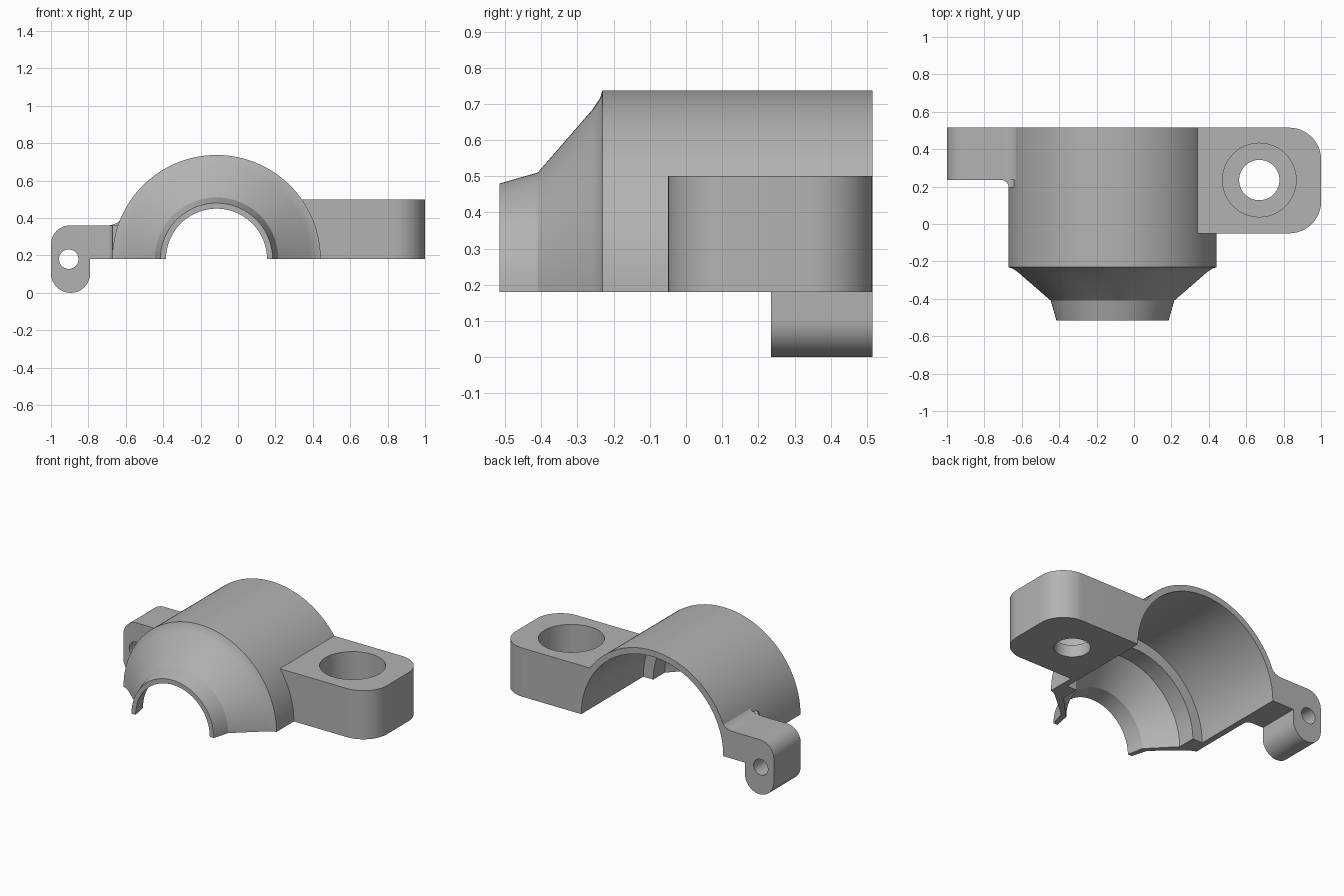
import bpy, bmesh
from math import pi, sin, cos, radians
from mathutils import Vector

if "Cube" in bpy.data.objects:
    bpy.data.objects.remove(bpy.data.objects["Cube"], do_unlink=True)

AXIS_X, BASE_Z, BACK = -0.115, 0.18, 0.515

metal = bpy.data.materials.new("grey metal")
metal.use_nodes = True
grey = (0.45, 0.45, 0.45, 1)
metal.diffuse_color = grey
metal.node_tree.nodes["Principled BSDF"].inputs["Base Color"].default_value = grey


def finish(name, bm):
    bmesh.ops.remove_doubles(bm, verts=bm.verts, dist=1e-5)
    bmesh.ops.recalc_face_normals(bm, faces=bm.faces)
    mesh = bpy.data.meshes.new(name)
    bm.to_mesh(mesh)
    bm.free()
    mesh.materials.append(metal)
    obj = bpy.data.objects.new(name, mesh)
    bpy.context.collection.objects.link(obj)
    return obj


def revolve(name, profile, sweep, steps):
    """Spin (radius, y) points, starting and ending on the axis, about the bore axis."""
    bm = bmesh.new()
    closed = sweep > 6
    rings = []
    for i in range(steps if closed else steps + 1):
        a = sweep * i / steps
        rings.append([bm.verts.new((AXIS_X + r * cos(a), y, BASE_Z + r * sin(a)))
                      for r, y in profile])
    pairs = list(zip(rings, rings[1:])) + ([(rings[-1], rings[0])] if closed else [])
    for a, b in pairs:
        for j in range(len(profile) - 1):
            bm.faces.new((a[j], a[j + 1], b[j + 1], b[j]))
    if not closed:
        bm.faces.new(rings[0])
        bm.faces.new(rings[-1])
    bmesh.ops.dissolve_degenerate(bm, dist=1e-6, edges=bm.edges)
    return finish(name, bm)


def prism(name, points, axis, lo, hi):
    """Extrude a 2D outline along y (outline in x, z) or z (outline in x, y)."""
    bm = bmesh.new()
    place = (lambda u, v, w: (u, w, v)) if axis == "y" else (lambda u, v, w: (u, v, w))
    face = bm.faces.new([bm.verts.new(place(u, v, lo)) for u, v in points])
    extruded = bmesh.ops.extrude_face_region(bm, geom=[face])["geom"]
    shift = Vector(place(0, 0, hi - lo))
    bmesh.ops.translate(bm, vec=shift,
                        verts=[e for e in extruded if isinstance(e, bmesh.types.BMVert)])
    return finish(name, bm)


def arc(cx, cy, r, start, end, steps=12):
    angles = [radians(start + (end - start) * i / steps) for i in range(steps + 1)]
    return [(cx + r * cos(a), cy + r * sin(a)) for a in angles]


def circle(cx, cy, r):
    return arc(cx, cy, r, 0, 360, 48)[:-1]


# Half-round shell with tapered nose
shell = revolve("clamp_half", [(0, BACK), (0.557, BACK), (0.557, -0.231), (0.535, -0.238),
                               (0.505, -0.258), (0.33, -0.41), (0.30, -0.515), (0, -0.515)],
                pi, 64)

# Bolt block on the left side
block = prism("bolt_block", [(0.2, -0.05)] + arc(0.83, 0.12, 0.17, -90, 0)
              + arc(0.83, 0.345, 0.17, 0, 90) + [(0.2, BACK)], "z", BASE_Z, 0.5)

# Hinge arm with hanging lug, blended into the shell above
arm = prism("hinge_arm", [(-0.45, BASE_Z), (-0.79, BASE_Z)] + arc(-0.895, 0.105, 0.105, 0, -180, 24)
            + arc(-0.9, 0.26, 0.1, 180, 90) + arc(-0.7, 0.46, 0.1, -90, -20)
            + [(-0.45, 0.43)], "y", 0.235, BACK)
web = prism("arm_fillet", [(-0.6, 0.26), (-0.71, 0.26)] + arc(-0.71, 0.195, 0.04, 90, 0)
            + [(-0.6, 0.195)], "z", BASE_Z, 0.36)

# Cutters: stepped bore, counterbored bolt hole, hinge pin hole
bore = revolve("bore_cutter", [(0, 0.7), (0.517, 0.7), (0.517, -0.13), (0.445, -0.13),
                               (0.445, -0.25), (0.29, -0.41), (0.27, -0.515),
                               (0.27, -0.7), (0, -0.7)], 2 * pi, 128)
counterbore = prism("counterbore_cutter", circle(0.67, 0.235, 0.197), "z", 0.26, 0.7)
bolt_hole = prism("bolt_hole_cutter", circle(0.67, 0.235, 0.108), "z", 0, 0.7)
pin_hole = prism("pin_hole_cutter", circle(-0.905, BASE_Z, 0.052), "y", 0, 0.8)

for tool, action in ((block, "UNION"), (arm, "UNION"), (web, "UNION"), (bore, "DIFFERENCE"),
                     (counterbore, "DIFFERENCE"), (bolt_hole, "DIFFERENCE"),
                     (pin_hole, "DIFFERENCE")):
    mod = shell.modifiers.new(tool.name, "BOOLEAN")
    mod.operation, mod.solver, mod.object = action, "EXACT", tool

# Bake the booleans and drop the helper solids
depsgraph = bpy.context.evaluated_depsgraph_get()
baked = bpy.data.meshes.new_from_object(shell.evaluated_get(depsgraph))
shell.modifiers.clear()
shell.data = baked
for tool in (block, arm, web, bore, counterbore, bolt_hole, pin_hole):
    bpy.data.objects.remove(tool, do_unlink=True)

bpy.ops.object.select_all(action="DESELECT")
shell.select_set(True)
bpy.context.view_layer.objects.active = shell
bpy.ops.object.shade_smooth_by_angle(angle=radians(25))
